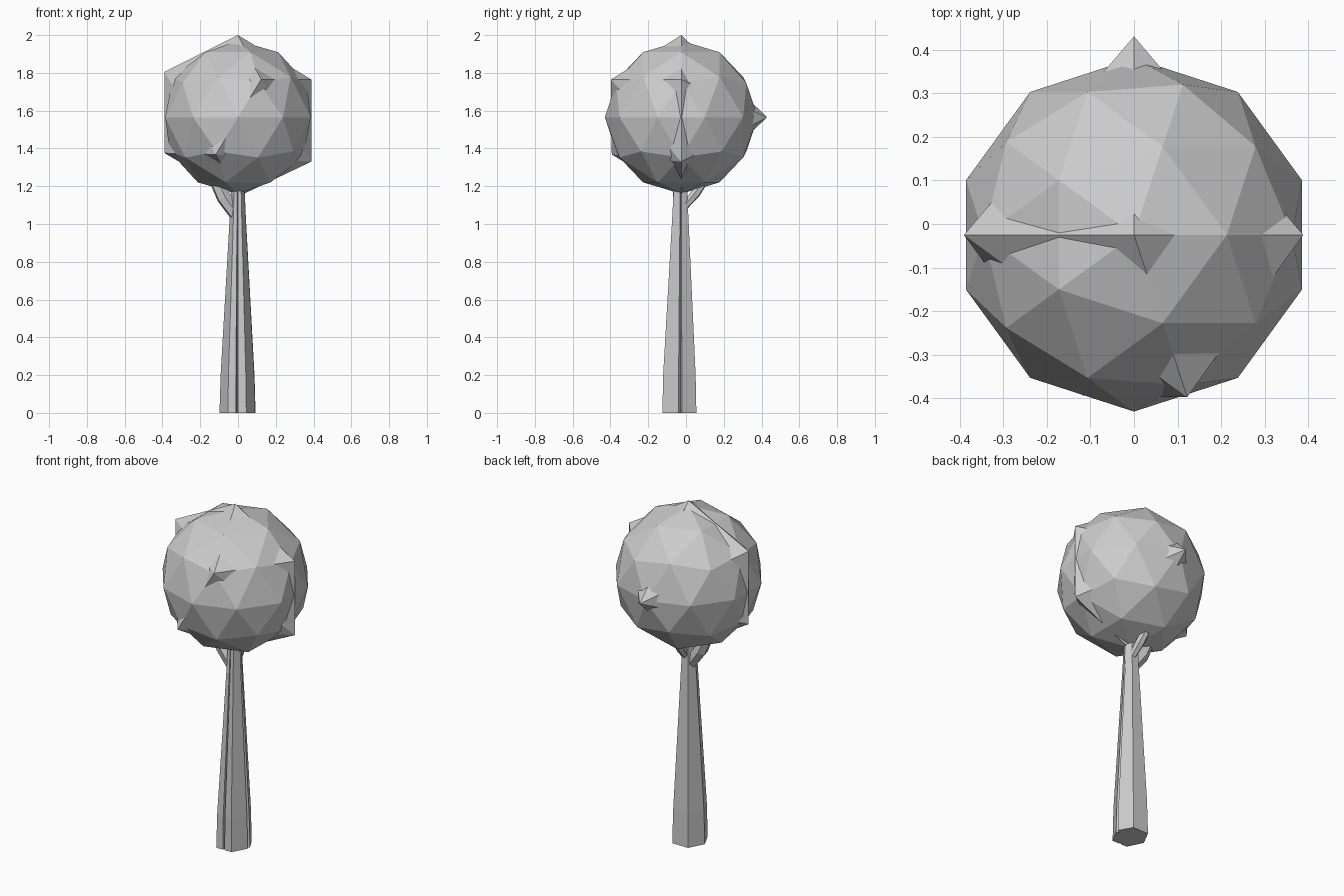
import bpy, bmesh, math
from mathutils import Vector

if "Cube" in bpy.data.objects:
    bpy.data.objects.remove(bpy.data.objects["Cube"])

grey = bpy.data.materials.new("plain_grey")
grey.diffuse_color = (0.6, 0.6, 0.6, 1)
grey.use_nodes = True
grey.node_tree.nodes["Principled BSDF"].inputs["Base Color"].default_value = grey.diffuse_color
CENTRE = Vector((0, -0.025, 1.565))


def finish(bm, name):
    bmesh.ops.recalc_face_normals(bm, faces=bm.faces[:])
    mesh = bpy.data.meshes.new(name)
    bm.to_mesh(mesh)
    bm.free()
    mesh.materials.append(grey)
    ob = bpy.data.objects.new(name, mesh)
    bpy.context.collection.objects.link(ob)
    return ob


def loft(name, rings):
    # Skin matching rings of points and cap both ends
    bm = bmesh.new()
    loops = [[bm.verts.new(p) for p in ring] for ring in rings]
    n = len(loops[0])
    for a, b in zip(loops, loops[1:]):
        for i in range(n):
            j = (i + 1) % n
            bm.faces.new((a[i], a[j], b[j], b[i]))
    bm.faces.new(loops[0][::-1])
    bm.faces.new(loops[-1])
    return finish(bm, name)


def branch(name, path, sides=6):
    # Tapered limb following (point, radius) pairs
    axis = (Vector(path[-1][0]) - Vector(path[0][0])).normalized()
    u = axis.orthogonal().normalized()
    v = axis.cross(u)
    rings = []
    for p, r in path:
        rings.append([Vector(p) + r * (u * math.cos(k * math.tau / sides)
                                       + v * math.sin(k * math.tau / sides))
                      for k in range(sides)])
    return loft(name, rings)


# Leaf crown: faceted ball
bm = bmesh.new()
bmesh.ops.create_icosphere(bm, subdivisions=2, radius=0.405)
bmesh.ops.translate(bm, verts=bm.verts[:], vec=CENTRE)
finish(bm, "leaf_crown")

# Inner leaf mass: hexagonal hull whose corners poke through the crown
bm = bmesh.new()
points = [(0, 0, 0.435), (-0.39, 0, 0.24), (-0.388, 0, -0.19),
          (0, 0, -0.42), (0.388, 0, -0.235), (0.388, 0, 0.2),
          (0, 0.455, 0), (0.122, -0.372, 0.2), (-0.118, -0.368, -0.197)]
for p in points:
    bm.verts.new(CENTRE + Vector(p))
bmesh.ops.convex_hull(bm, input=bm.verts[:])
finish(bm, "leaf_spikes")

# Trunk: tapered hexagon with a groove in front and one on the right
section = [(-1, 0), (-0.55, -1), (-0.12, -1), (-0.06, -0.72), (0.0, -1),
           (0.45, -1), (0.93, -0.05), (0.75, 0.08), (0.95, 0.15),
           (0.52, 1), (-0.52, 1)]
levels = [(0, 0.098, 0.09, -0.035), (0.2, 0.092, 0.086, -0.035),
          (1.05, 0.043, 0.042, -0.03), (1.35, 0.03, 0.03, -0.028)]
loft("trunk", [[(x * rx, cy + y * ry, z) for x, y in section]
               for z, rx, ry, cy in levels])

# Limbs forking into the crown
branch("left_branch", [((-0.005, -0.03, 1.04), 0.035),
                       ((-0.075, -0.03, 1.14), 0.04),
                       ((-0.16, -0.03, 1.32), 0.03)])
branch("back_branch", [((0.01, -0.02, 1.08), 0.02),
                       ((0.0, 0.05, 1.16), 0.026),
                       ((-0.02, 0.13, 1.28), 0.02)])
